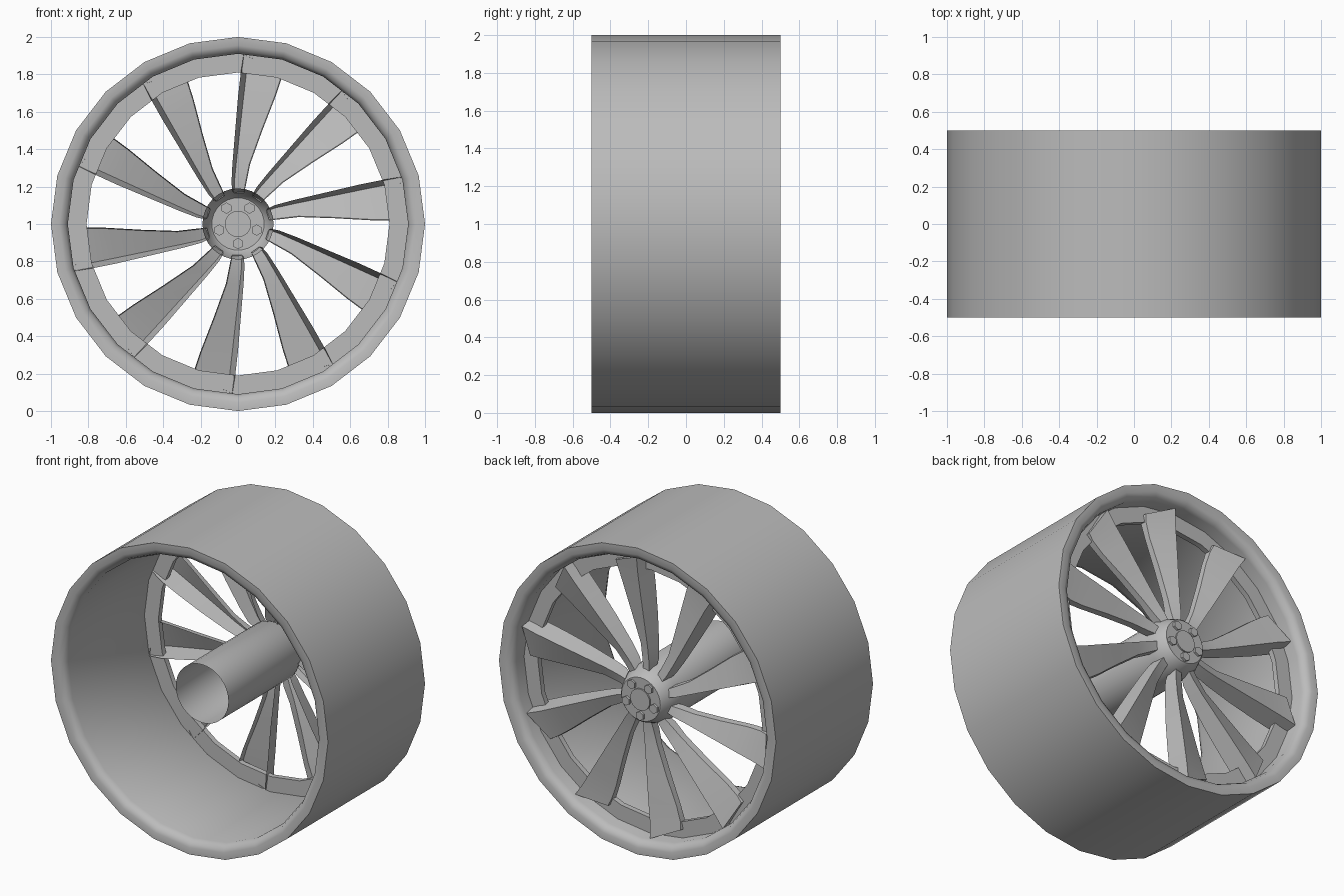
import bpy, bmesh, math

if "Cube" in bpy.data.objects:
    bpy.data.objects.remove(bpy.data.objects["Cube"])

grey = bpy.data.materials.new("wheel_grey")
grey.diffuse_color = (0.5, 0.5, 0.5, 1)
grey.use_nodes = True
grey.node_tree.nodes["Principled BSDF"].inputs["Base Color"].default_value = grey.diffuse_color


def finish(name, bm, angle):
    bmesh.ops.recalc_face_normals(bm, faces=bm.faces)
    mesh = bpy.data.meshes.new(name)
    bm.to_mesh(mesh)
    bm.free()
    mesh.materials.append(grey)
    ob = bpy.data.objects.new(name, mesh)
    bpy.context.collection.objects.link(ob)
    bpy.ops.object.select_all(action='DESELECT')
    ob.select_set(True)
    bpy.context.view_layer.objects.active = ob
    bpy.ops.object.shade_smooth_by_angle(angle=math.radians(angle))
    return ob


def lathe(name, profile, sides, closed=False, angle=40, centre=(0, 1)):
    """Turn (radius, y) points around the wheel's axis."""
    bm = bmesh.new()
    rings = []
    for r, y in profile:
        if r == 0:
            rings.append([bm.verts.new((centre[0], y, centre[1]))] * sides)
            continue
        ring = []
        for i in range(sides):
            a = 2 * math.pi * i / sides
            ring.append(bm.verts.new((centre[0] + r * math.sin(a), y,
                                      centre[1] + r * math.cos(a))))
        rings.append(ring)
    pairs = list(zip(rings, rings[1:]))
    if closed:
        pairs.append((rings[-1], rings[0]))
    for a, b in pairs:
        for i in range(sides):
            j = (i + 1) % sides
            quad = list(dict.fromkeys((a[i], a[j], b[j], b[i])))
            bm.faces.new(quad)
    return finish(name, bm, angle)


# Barrel: outer tread face, rounded lips and straight inside
lathe("rim_barrel", [
    (1.0, -0.5), (0.955, -0.5), (0.925, -0.485), (0.91, -0.45),
    (0.91, 0.45), (0.925, 0.485), (0.955, 0.5), (1.0, 0.5)],
    24, closed=True, angle=45)

# Flat ring that the spokes land on
lathe("window_ring", [(0.81, 0.335), (0.912, 0.335), (0.912, 0.37), (0.81, 0.37)],
      24, closed=True, angle=30)

# Hub: open tube with chamfered nose and flat cap
lathe("hub_tube", [(0.19, -0.37), (0.19, 0.36), (0.15, 0.455),
                   (0.14, 0.465), (0, 0.465)], 32, angle=25)
lathe("centre_cap", [(0, 0.45), (0.07, 0.45), (0.07, 0.475), (0, 0.475)], 24)

# Five lug nuts
for k in range(5):
    a = math.pi + k * 2 * math.pi / 5
    lathe("lug_nut", [(0, 0.445), (0.03, 0.445), (0.03, 0.48), (0, 0.48)],
          6, centre=(0.105 * math.sin(a), 1 + 0.105 * math.cos(a)), angle=30)

# Spoke sections from hub to rim: wall foot, ridge, far edge, far foot
sections = [
    [(-.03, .35, .175), (-.02, .41, .165), (.03, .40, .165), (.035, .35, .175)],
    [(-.035, .33, .22), (-.02, .41, .22), (.04, .39, .22), (.045, .34, .22)],
    [(-.03, .32, .32), (-.01, .41, .32), (.06, .38, .32), (.065, .34, .32)],
    [(-.015, .31, .5), (.01, .42, .5), (.125, .38, .5), (.13, .34, .5)],
    [(.0, .31, .68), (.03, .43, .68), (.195, .375, .68), (.20, .34, .68)],
    [(.015, .31, .81), (.045, .435, .81), (.225, .38, .77), (.23, .34, .77)],
    [(.03, .325, .905), (.05, .44, .905), (.235, .39, .82), (.24, .36, .82)],
]

# Ten twisted spokes, open at the back
for k in range(10):
    t = k * math.pi / 5
    c, s = math.cos(t), math.sin(t)
    bm = bmesh.new()
    rows = [[bm.verts.new((x * c + z * s, y, 1 - x * s + z * c))
             for x, y, z in sec] for sec in sections]
    for a, b in zip(rows, rows[1:]):
        for i in range(3):
            bm.faces.new((a[i], a[i + 1], b[i + 1], b[i]))
    # sloping tip that drops to the ring
    bm.faces.new(rows[-1])
    finish("spoke", bm, 30)
